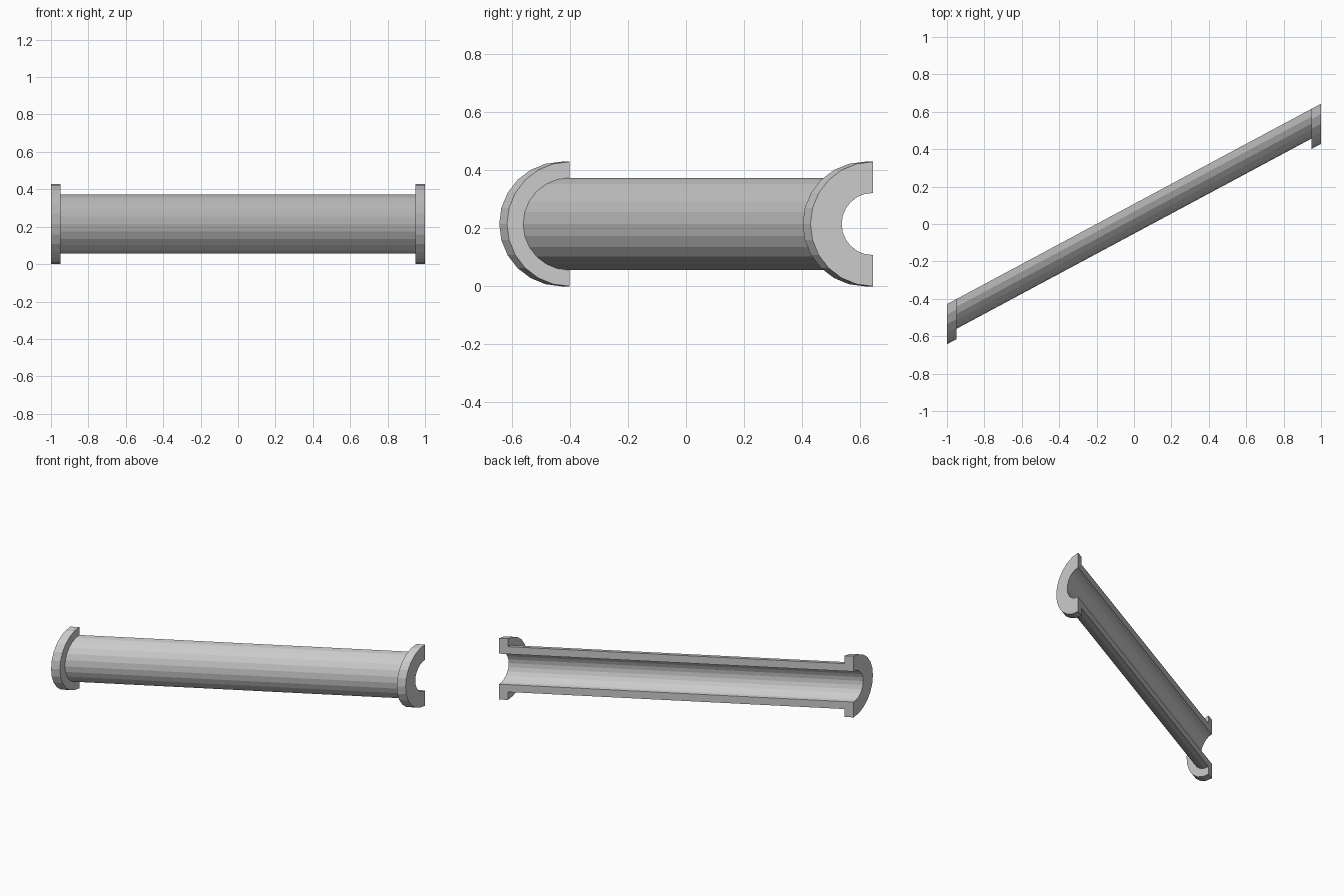
import bpy, bmesh
from math import pi, sin, cos
from mathutils import Matrix

if "Cube" in bpy.data.objects:
    bpy.data.objects.remove(bpy.data.objects["Cube"])

SEGMENTS = 12                      # facets around the half circle
FLANGE_R, TUBE_R, BORE_R = 0.2145, 0.159, 0.107
LIP = 0.05                         # flange thickness
SLOPE = 0.5358                     # sideways skew along the length
Y_MID = FLANGE_R / 2               # cut plane position at x = 0

# Closed wall section (x, radius): bore, flange, tube, flange
section = [(-1, BORE_R), (-1, FLANGE_R), (-1 + LIP, FLANGE_R), (-1 + LIP, TUBE_R),
           (1 - LIP, TUBE_R), (1 - LIP, FLANGE_R), (1, FLANGE_R), (1, BORE_R)]

# Sweep the section through half a turn towards -y
bm = bmesh.new()
rings = []
for i in range(SEGMENTS + 1):
    a = pi * i / SEGMENTS
    rings.append([bm.verts.new((x, -r * sin(a), r * cos(a))) for x, r in section])
n = len(section)
for a, b in zip(rings, rings[1:]):
    for j in range(n):
        k = (j + 1) % n
        bm.faces.new((a[j], a[k], b[k], b[j]))

# Flat faces along the cut
bm.faces.new(rings[0])
bm.faces.new(rings[-1][::-1])

# Skew the half pipe so its end faces stay square to x
skew = Matrix.Identity(4)
skew[1][0] = SLOPE
skew[1][3] = Y_MID
skew[2][3] = FLANGE_R
bm.transform(skew)
bmesh.ops.recalc_face_normals(bm, faces=bm.faces[:])

mesh = bpy.data.meshes.new("flanged_half_pipe")
bm.to_mesh(mesh)
bm.free()
bpy.context.collection.objects.link(bpy.data.objects.new("flanged_half_pipe", mesh))
